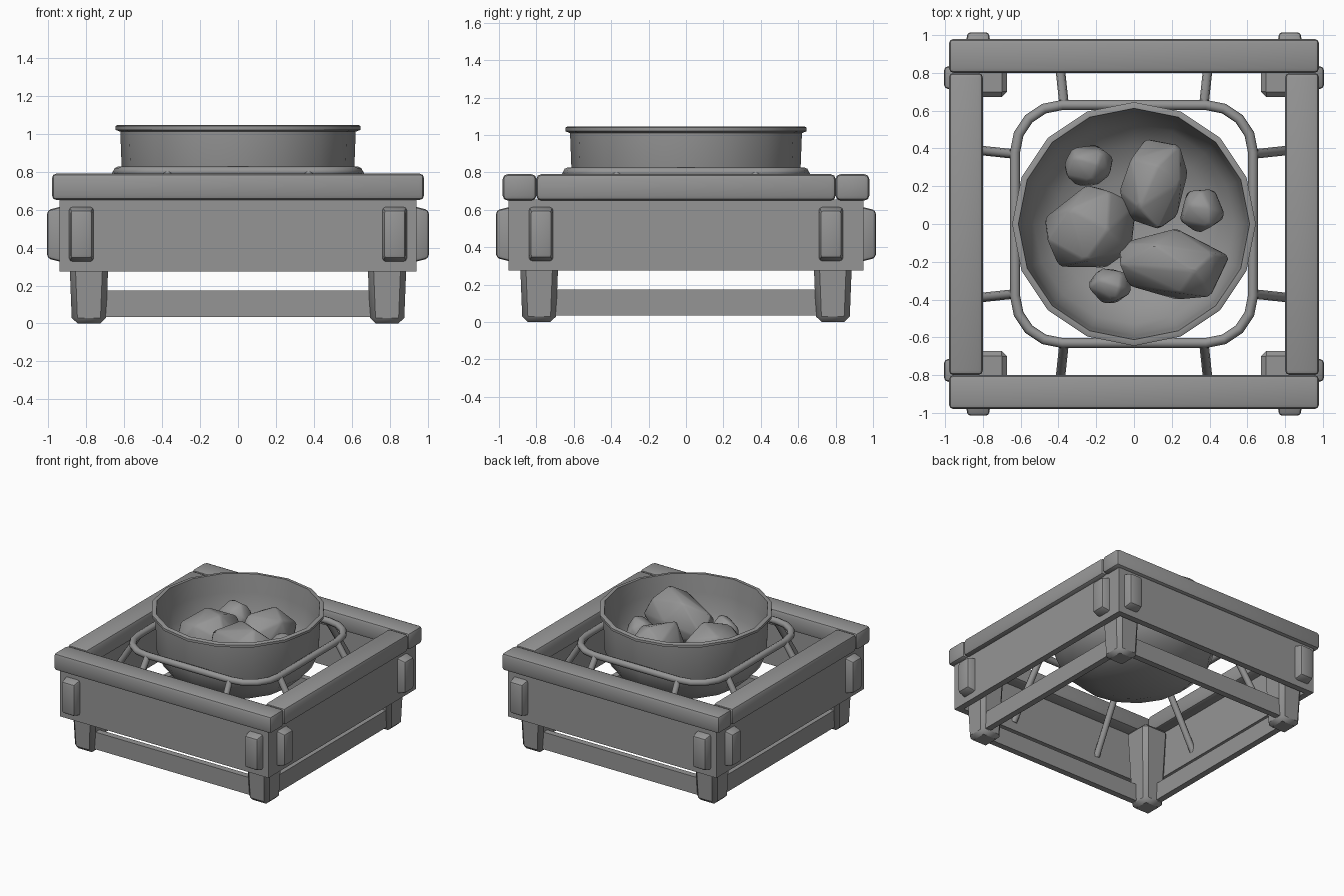
import bpy, bmesh, math, random
from mathutils import Vector, Matrix

random.seed(4)
if "Cube" in bpy.data.objects:
    bpy.data.objects.remove(bpy.data.objects["Cube"], do_unlink=True)

GREY = (0.3, 0.3, 0.3, 1)
metal = bpy.data.materials.new("plain grey")
metal.use_nodes = True
metal.diffuse_color = GREY
metal.node_tree.nodes["Principled BSDF"].inputs["Base Color"].default_value = GREY


def finish(name, bm, angle=35):
    """Turn a bmesh into a shaded object."""
    bmesh.ops.recalc_face_normals(bm, faces=bm.faces)
    mesh = bpy.data.meshes.new(name)
    bm.to_mesh(mesh)
    bm.free()
    mesh.materials.append(metal)
    ob = bpy.data.objects.new(name, mesh)
    bpy.context.collection.objects.link(ob)
    bpy.ops.object.select_all(action="DESELECT")
    ob.select_set(True)
    bpy.context.view_layer.objects.active = ob
    bpy.ops.object.shade_smooth_by_angle(angle=math.radians(angle))
    return ob


def block(name, centre, size, bevel=0, segments=2, shape=None, turn=0):
    """Bevelled box; shape(co) may taper the unit cube first."""
    bm = bmesh.new()
    bmesh.ops.create_cube(bm, size=1)
    for v in bm.verts:
        if shape:
            shape(v.co)
        v.co = Vector(a * b for a, b in zip(v.co, size)) + Vector(centre)
    if bevel:
        bmesh.ops.bevel(bm, geom=bm.edges[:], offset=bevel, segments=segments,
                        profile=0.5, affect="EDGES", clamp_overlap=True)
    bm.transform(Matrix.Rotation(turn, 4, "Z"))
    return finish(name, bm)


def tube(name, points, radius, sides=8, closed=False):
    """Round bar swept along a path."""
    bm = bmesh.new()
    rings, n = [], len(points)
    for i, p in enumerate(points):
        after = points[(i + 1) % n] if closed or i < n - 1 else p
        before = points[i - 1] if closed or i else p
        d = (after - before).normalized()
        u = d.cross(Vector((0, 0, 1))).normalized()
        w = u.cross(d)
        angles = [math.tau * k / sides for k in range(sides)]
        rings.append([bm.verts.new(p + radius * (u * math.cos(a) + w * math.sin(a)))
                      for a in angles])
    for i in range(n if closed else n - 1):
        a, b = rings[i], rings[(i + 1) % n]
        for k in range(sides):
            j = (k + 1) % sides
            bm.faces.new((a[k], a[j], b[j], b[k]))
    if not closed:
        bm.faces.new(rings[0])
        bm.faces.new(rings[-1])
    return finish(name, bm, 50)


def leg_taper(co):
    if co.z < 0:
        co.x *= 0.78
        co.y *= 0.78


def plate_taper(co):
    if co.y < 0:
        co.x *= 0.82
        co.z *= 0.82


# Frame: rails, panels, stretchers, wire struts and corner plates on each side
for i, side in enumerate(("front", "right", "back", "left")):
    turn = i * math.pi / 2
    spin = Matrix.Rotation(turn, 3, "Z")
    long = i % 2 == 0
    out = 0.95 if long else 0.94
    block(side + "_rail", (0, -0.89, 0.72), (1.96 if long else 1.6, 0.18, 0.14),
          0.025, 2, turn=turn)
    block(side + "_panel", (0, 0.025 - out, 0.465), (1.88 if long else 1.8, 0.05, 0.38),
          turn=turn)
    block(side + "_stretcher", (0, -0.825, 0.105), (1.5, 0.05, 0.14), turn=turn)
    for s in (-1, 1):
        block(side + "_corner_plate", (s * (0.825 if long else 0.775), -out - 0.01, 0.47),
              (0.14, 0.11, 0.31), 0.018, 2, plate_taper, turn)
        tube(side + "_strut", [spin @ Vector((s * 0.37, -0.63, 0.8)),
                               spin @ Vector((s * 0.4, -0.91, 0.35))], 0.025)

# Tapered legs with chamfered corners
for x in (-1, 1):
    for y in (-1, 1):
        block("leg", (x * 0.785, y * 0.785, 0.325), (0.23, 0.23, 0.65), 0.03, 1, leg_taper)

# Rounded square wire ring that holds the bowl
path = []
for q in range(4):
    c = Matrix.Rotation(q * math.pi / 2, 3, "Z") @ Vector((0.38, 0.38, 0.8))
    for k in range(5):
        a = q * math.pi / 2 + k * math.pi / 8
        path.append(c + 0.25 * Vector((math.cos(a), math.sin(a), 0)))
tube("wire_ring", path, 0.027, closed=True)

# Bowl with a lip, lathed from outside bottom to inside bottom
outer = [(0, 0.42), (0.26, 0.44), (0.44, 0.51), (0.56, 0.62), (0.61, 0.75), (0.62, 1.01)]
lip = [(0.645, 1.02), (0.645, 1.04), (0.635, 1.045), (0.612, 1.045)]
inner = [(0.595, 0.9), (0.58, 0.76), (0.53, 0.65), (0.42, 0.55), (0.25, 0.48), (0, 0.46)]
bm = bmesh.new()
verts = [bm.verts.new((r, 0, z)) for r, z in outer + lip + inner]
edges = [bm.edges.new(pair) for pair in zip(verts, verts[1:])]
bmesh.ops.spin(bm, geom=verts + edges, cent=(0, 0, 0), axis=(0, 0, 1),
               angle=math.tau, steps=16, use_merge=True)
bmesh.ops.remove_doubles(bm, verts=bm.verts, dist=0.001)
finish("bowl", bm, 40)


def rock(name, centre, size, turn):
    """Faceted lump: hull of jittered points on an ellipsoid."""
    bm = bmesh.new()
    for k in range(15):
        z = 1 - 2 * (k + 0.5) / 15
        a = k * 2.4 + random.uniform(-0.25, 0.25)
        r = math.sqrt(1 - z * z)
        p = Vector((r * math.cos(a), r * math.sin(a), z)) * random.uniform(0.98, 1.12)
        p = Vector(u * v for u, v in zip(p, size))
        bm.verts.new(Matrix.Rotation(math.radians(turn), 3, "Z") @ p + Vector(centre))
    hull = bmesh.ops.convex_hull(bm, input=bm.verts)
    bmesh.ops.delete(bm, geom=[v for v in bm.verts if not v.link_faces], context="VERTS")
    bmesh.ops.bevel(bm, geom=bm.edges[:], offset=0.012, segments=1, affect="EDGES")
    finish(name, bm, 40)


# Heap of stones in the bowl
rock("large_stone_left", (-0.23, -0.02, 0.75), (0.26, 0.23, 0.23), 0)
rock("large_stone_back", (0.11, 0.22, 0.77), (0.26, 0.18, 0.22), 80)
rock("large_stone_front", (0.21, -0.22, 0.83), (0.3, 0.19, 0.22), -12)
rock("small_stone_back", (-0.24, 0.31, 0.78), (0.14, 0.12, 0.14), 10)
rock("small_stone_right", (0.36, 0.07, 0.77), (0.13, 0.12, 0.14), 30)
rock("small_stone_front", (-0.12, -0.33, 0.75), (0.12, 0.1, 0.14), 0)
